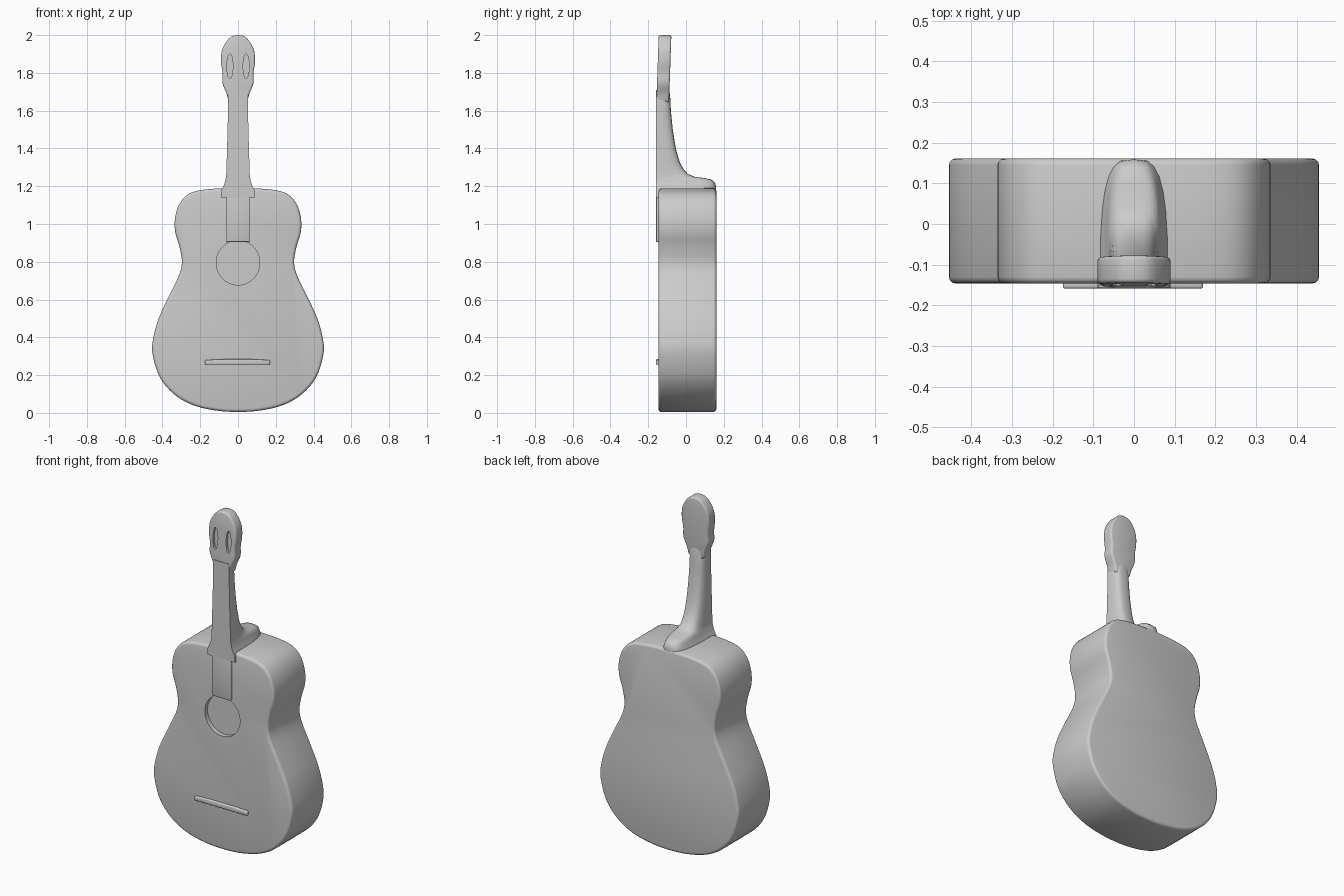
import bpy
import bmesh
import math
from mathutils import Vector

if "Cube" in bpy.data.objects:
    bpy.data.objects.remove(bpy.data.objects["Cube"], do_unlink=True)

grey = bpy.data.materials.new("plain grey")
grey.use_nodes = True
grey.diffuse_color = (0.6, 0.6, 0.6, 1)
grey.node_tree.nodes["Principled BSDF"].inputs["Base Color"].default_value = (0.6, 0.6, 0.6, 1)


def make_object(name, bm):
    bmesh.ops.recalc_face_normals(bm, faces=bm.faces[:])
    mesh = bpy.data.meshes.new(name)
    bm.to_mesh(mesh)
    bm.free()
    obj = bpy.data.objects.new(name, mesh)
    bpy.context.collection.objects.link(obj)
    mesh.materials.append(grey)
    return obj


def activate(obj):
    bpy.ops.object.select_all(action='DESELECT')
    obj.select_set(True)
    bpy.context.view_layer.objects.active = obj


def round_edges(obj, width):
    mod = obj.modifiers.new("rounded", 'BEVEL')
    mod.width = width
    mod.segments = 3
    mod.limit_method = 'ANGLE'
    mod.angle_limit = math.radians(50)
    activate(obj)
    bpy.ops.object.modifier_apply(modifier=mod.name)


def cut(obj, cutter):
    mod = obj.modifiers.new("recess", 'BOOLEAN')
    mod.operation = 'DIFFERENCE'
    mod.solver = 'EXACT'
    mod.object = cutter
    activate(obj)
    bpy.ops.object.modifier_apply(modifier=mod.name)
    bpy.data.objects.remove(cutter, do_unlink=True)


def smooth(obj):
    activate(obj)
    bpy.ops.object.shade_smooth_by_angle(angle=math.radians(40))


def mirrored_outline(half, steps=4):
    """Closed smooth curve through a half outline and its mirror image."""
    pts = [Vector(p) for p in half]
    pts += [Vector((-p.x, p.y)) for p in reversed(pts[1:-1])]
    n, out = len(pts), []
    for i in range(n):
        a, b, c, d = (pts[(i + k) % n] for k in (-1, 0, 1, 2))
        for s in range(steps):
            t = s / steps
            out.append(0.5 * (2 * b + (c - a) * t + (2 * a - 5 * b + 4 * c - d) * t ** 2
                              + (3 * b - a - 3 * c + d) * t ** 3))
    return out


def ellipse(cx, cz, rx, rz, n=40):
    return [(cx + rx * math.cos(2 * math.pi * i / n), cz + rz * math.sin(2 * math.pi * i / n))
            for i in range(n)]


def prism(name, outline, front, back):
    """Extrude an x-z outline from the front to the back."""
    bm = bmesh.new()
    rings = [[bm.verts.new((x, y, z)) for x, z in outline] for y in (front, back)]
    for ring in rings:
        bm.faces.new(ring)
    n = len(outline)
    for i in range(n):
        j = (i + 1) % n
        bm.faces.new((rings[0][i], rings[0][j], rings[1][j], rings[1][i]))
    return make_object(name, bm)


# Body with a shallow sound hole
body = prism("body", mirrored_outline([
    (0, 0.005), (0.12, 0.013), (0.24, 0.042), (0.34, 0.1), (0.415, 0.19), (0.452, 0.31),
    (0.45, 0.39), (0.42, 0.5), (0.365, 0.62), (0.312, 0.73), (0.297, 0.8), (0.31, 0.88),
    (0.333, 0.96), (0.332, 1.04), (0.305, 1.115), (0.25, 1.165), (0.15, 1.185), (0, 1.19)]),
    -0.146, 0.161)
round_edges(body, 0.016)
cut(body, prism("hole_cutter", ellipse(0, 0.795, 0.115, 0.118), -0.3, -0.12))
smooth(body)

# Headstock leaning slightly back, with two tuning slots
head = prism("headstock", mirrored_outline([
    (0, 1.64), (0.045, 1.645), (0.06, 1.69), (0.082, 1.745), (0.082, 1.8), (0.09, 1.86),
    (0.085, 1.92), (0.062, 1.965), (0.035, 1.992), (0, 2.0)]), -0.157, -0.09)
round_edges(head, 0.01)
for side in (-1, 1):
    cut(head, prism("slot_cutter", ellipse(side * 0.043, 1.835, 0.016, 0.065, 20), -0.3, -0.142))
for v in head.data.vertices:
    v.co.y += (v.co.z - 1.64) * 0.035
smooth(head)

# Neck and heel: half-round sections as (height, back, half width)
stations = [(1.71, -0.09, 0.05), (1.68, -0.084, 0.053), (1.6, -0.08, 0.053),
            (1.5, -0.07, 0.055), (1.4, -0.054, 0.058), (1.33, -0.034, 0.06),
            (1.29, -0.013, 0.061), (1.265, 0.01, 0.062), (1.25, 0.045, 0.063),
            (1.243, 0.1, 0.064), (1.235, 0.135, 0.066), (1.22, 0.153, 0.07),
            (1.2, 0.159, 0.077), (1.18, 0.16, 0.088), (1.14, 0.155, 0.09)]
front, arc = -0.158, 14
bm = bmesh.new()
rings = []
for z, back, half in stations:
    ring = []
    for i in range(arc + 1):
        a = math.pi * i / arc
        x = half * math.copysign(abs(math.cos(a)) ** 0.6, math.cos(a))
        ring.append(bm.verts.new((x, front + (back - front) * math.sin(a) ** 0.6, z)))
    rings.append(ring)
for upper, lower in zip(rings, rings[1:]):
    for i in range(arc + 1):
        j = (i + 1) % (arc + 1)
        bm.faces.new((upper[i], upper[j], lower[j], lower[i]))
bm.faces.new(rings[0])
bm.faces.new(rings[-1])
smooth(make_object("neck", bm))

# Fingerboard running down to the sound hole
board = prism("fingerboard", [(-0.062, 0.905), (0.062, 0.905), (0.062, 1.2), (-0.062, 1.2)],
              -0.158, -0.13)
round_edges(board, 0.005)
smooth(board)

# Bridge
bridge = prism("bridge", [(-0.175, 0.255), (0.17, 0.255), (0.17, 0.28), (0.08, 0.284),
                          (-0.08, 0.284), (-0.175, 0.28)], -0.159, -0.13)
round_edges(bridge, 0.006)
smooth(bridge)
